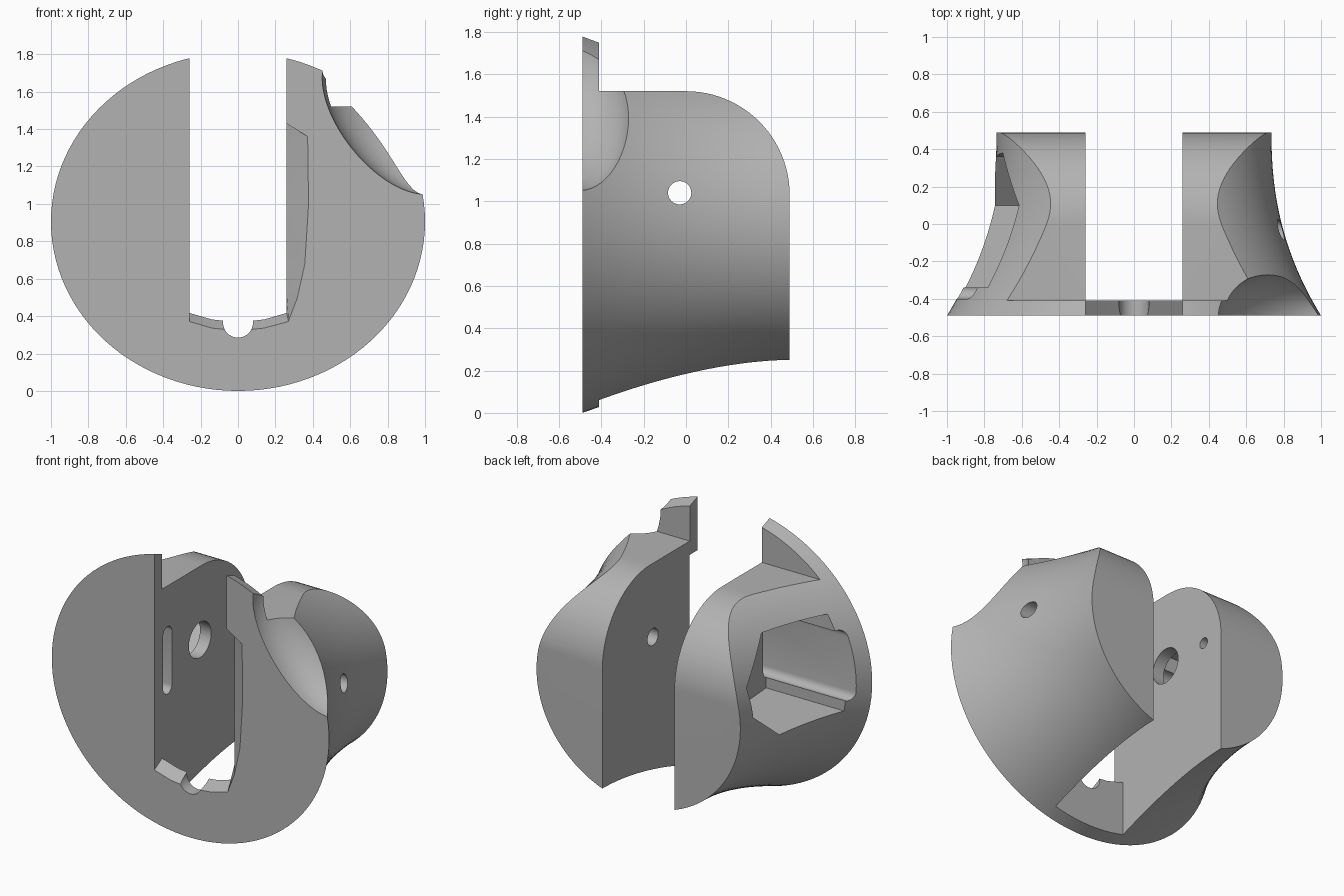
import bpy, bmesh, math
from mathutils import Matrix, Vector

cube = bpy.data.objects.get("Cube")
if cube:
    bpy.data.objects.remove(cube, do_unlink=True)

# Single neutral grey
grey = bpy.data.materials.new("neutral grey")
grey.use_nodes = True
colour = (0.45, 0.45, 0.45, 1)
grey.diffuse_color = colour
grey.node_tree.nodes["Principled BSDF"].inputs["Base Color"].default_value = colour


def finish(bm, name):
    bmesh.ops.recalc_face_normals(bm, faces=bm.faces[:])
    mesh = bpy.data.meshes.new(name)
    bm.to_mesh(mesh)
    bm.free()
    mesh.materials.append(grey)
    obj = bpy.data.objects.new(name, mesh)
    bpy.context.collection.objects.link(obj)
    return obj


def loft(name, rings):
    """Closed solid through rings that share a point count."""
    bm = bmesh.new()
    loops = [[bm.verts.new(p) for p in ring] for ring in rings]
    n = len(loops[0])
    for a, b in zip(loops, loops[1:]):
        for i in range(n):
            j = (i + 1) % n
            bm.faces.new((a[i], a[j], b[j], b[i]))
    bm.faces.new(loops[0])
    bm.faces.new(loops[-1])
    return finish(bm, name)


def prism_x(name, outline, x0, x1):
    """Outline in (y, z) pushed along x."""
    return loft(name, [[(x, y, z) for y, z in outline] for x in (x0, x1)])


def circle(cu, cv, r, n=40):
    return [(cu + r * math.cos(math.tau * i / n), cv + r * math.sin(math.tau * i / n))
            for i in range(n)]


# Flared oval body, wide at the front plate
MID = 0.905
STEPS, SIDES = 28, 112
rings = []
for s in range(STEPS + 1):
    t = s / STEPS
    rx = 0.735 + 0.265 * (1 - t) ** 2.27
    rz = 0.70 + 0.205 * (1 - t) ** 1.7
    y = -0.49 + 0.98 * t
    rings.append([(rx * math.cos(math.tau * i / SIDES), y,
                   MID + rz * math.sin(math.tau * i / SIDES)) for i in range(SIDES)])
body = loft("flared_bracket_body", rings)

cutters = []

# Flat top and rounded rear shoulder behind the plate
arc = [(0.49 * math.sin(a), 1.03 + 0.49 * math.cos(a))
       for a in (math.pi / 2 * i / 24 for i in range(25))]
cutters.append(prism_x("shoulder_cutter",
                       [(-0.41, 2.5), (-0.41, 1.52)] + arc + [(0.7, 1.03), (0.7, 2.5)], -1.5, 1.5))

# Open channel between the two arms
cutters.append(prism_x("channel_cutter",
                       [(-0.41, -1), (0.8, -1), (0.8, 3), (-0.41, 3)], -0.26, 0.26))

# Plate opening with a sloped floor and one bevelled side
front = [(-0.26, 2.2), (-0.26, 0.37), (-0.14, 0.335), (0, 0.32), (0.14, 0.335), (0.27, 0.37),
         (0.32, 0.5), (0.36, 0.68), (0.38, 1.0), (0.375, 1.36), (0.26, 1.43), (0.26, 2.2)]
rear = [(-0.26, 2.2), (-0.26, 0.42), (-0.14, 0.385), (0, 0.37), (0.14, 0.385), (0.26, 0.42),
        (0.26, 0.52), (0.26, 0.7), (0.26, 1.0), (0.26, 1.36), (0.26, 1.43), (0.26, 2.2)]
cutters.append(loft("opening_cutter", [[(x, -0.492, z) for x, z in front],
                                       [(x, -0.405, z) for x, z in rear]]))

# Round notch in the opening floor
cutters.append(loft("notch_cutter", [[(x, y, z) for x, z in circle(0, 0.365, 0.08)]
                                     for y in (-0.7, -0.3)]))

# Smooth scoop on the upper left of the plate
bm = bmesh.new()
bmesh.ops.create_uvsphere(bm, u_segments=64, v_segments=40, radius=1)
tilt = Matrix.Rotation(math.atan2(0.623, 0.782), 4, 'Y')
bm.transform(Matrix.Translation((0.80, -0.49, 1.45)) @ tilt.inverted()
             @ Matrix.Diagonal((0.245, 0.24, 0.47, 1)))
cutters.append(finish(bm, "scoop_cutter"))

# Faceted pocket in the outside of the right arm
pocket = [(-0.34, 0.75), (0.10, 0.72), (0.36, 0.93), (0.38, 1.12), (0.10, 1.35), (-0.34, 1.35)]
cutters.append(prism_x("pocket_cutter", pocket, -1.3, -0.34))

# Slot running from the pocket through the inner wall
slot = []
for zc, start in ((1.21, 0), (0.86, math.pi)):
    slot += [(-0.355 + 0.045 * math.cos(start + math.pi * i / 10),
              zc + 0.045 * math.sin(start + math.pi * i / 10)) for i in range(11)]
cutters.append(prism_x("slot_cutter", slot, -1.3, -0.1))

# Axle hole, bearing hole and peg hole
for name, y, r, x0, x1 in (("axle_hole_cutter", -0.03, 0.055, 0.1, 1.3),
                           ("bearing_hole_cutter", -0.02, 0.115, -0.5, -0.1),
                           ("peg_hole_cutter", 0.33, 0.035, -0.5, -0.1)):
    cutters.append(prism_x(name, circle(y, 1.04, r), x0, x1))

# Apply every cut, then drop the cutters
bpy.ops.object.select_all(action='DESELECT')
bpy.context.view_layer.objects.active = body
body.select_set(True)
for cutter in cutters:
    cutter.hide_render = True
    mod = body.modifiers.new(cutter.name, 'BOOLEAN')
    mod.operation = 'DIFFERENCE'
    mod.solver = 'EXACT'
    mod.object = cutter
    bpy.ops.object.modifier_apply(modifier=mod.name)
    bpy.data.objects.remove(cutter, do_unlink=True)

bpy.ops.object.shade_smooth_by_angle(angle=math.radians(25))
